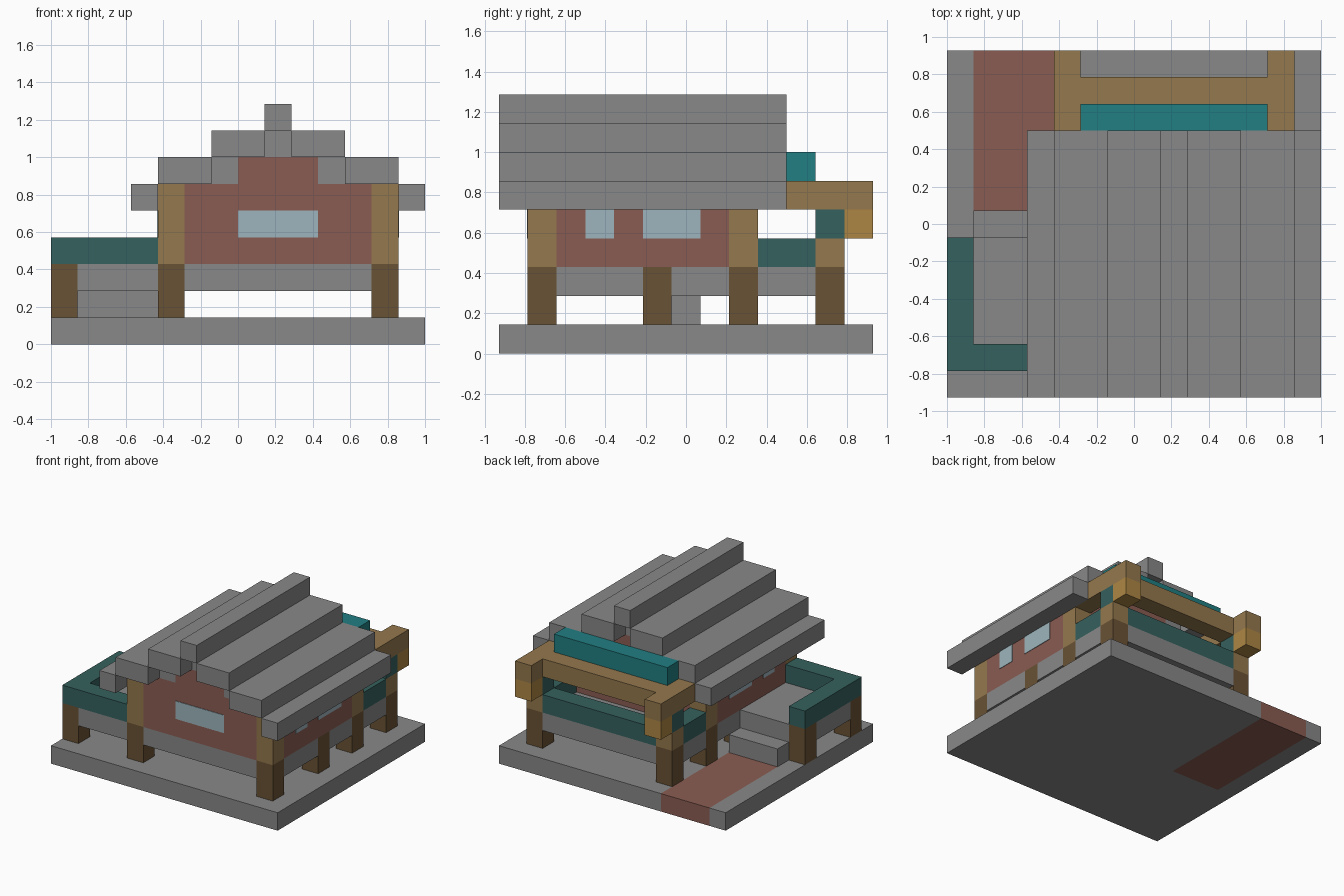
import bpy
import bmesh
from mathutils import Vector

if "Cube" in bpy.data.objects:
    bpy.data.objects.remove(bpy.data.objects["Cube"], do_unlink=True)

U = 1 / 7                       # one block
ORIGIN = Vector((-7, -6.5, 0))  # block grid corner


def linear(c):
    c /= 255
    return c / 12.92 if c <= 0.04045 else ((c + 0.055) / 1.055) ** 2.4


def material(name, r, g, b):
    col = (linear(r), linear(g), linear(b), 1)
    m = bpy.data.materials.new(name)
    m.use_nodes = True
    m.diffuse_color = col
    bsdf = m.node_tree.nodes["Principled BSDF"]
    bsdf.inputs["Base Color"].default_value = col
    bsdf.inputs["Roughness"].default_value = 0.9
    return m


STONE = material("grey stone", 136, 136, 136)
BRICK = material("red brick", 138, 92, 82)
WOOD = material("light wood", 148, 120, 77)
DARK = material("dark wood", 106, 82, 53)
TEAL = material("dark teal", 53, 97, 94)
AWNING = material("bright teal", 33, 126, 130)
GLASS = material("pale glass", 158, 181, 189)
LAMP = material("amber", 174, 134, 68)


def part(name, mat, *boxes):
    """One object made of boxes (x0, x1, y0, y1, z0, z1) in block units."""
    bm = bmesh.new()
    for x0, x1, y0, y1, z0, z1 in boxes:
        low, high = Vector((x0, y0, z0)), Vector((x1, y1, z1))
        verts = bmesh.ops.create_cube(bm, size=1)["verts"]
        for v in verts:
            p = (low + high) / 2 + v.co * (high - low)
            v.co = (p + ORIGIN) * U
    mesh = bpy.data.meshes.new(name)
    bm.to_mesh(mesh)
    bm.free()
    mesh.materials.append(mat)
    obj = bpy.data.objects.new(name, mesh)
    bpy.context.collection.objects.link(obj)
    return obj


SIDES = (4, 12)     # block columns of the two long walls
ENDS = (1, 8)       # block rows of the two gable walls

# Ground slab with a path let into it
part("ground", STONE, (0, 1, 0, 13, 0, 1), (1, 4, 0, 6, 0, 1), (4, 14, 0, 13, 0, 1))
part("path", BRICK, (1, 4, 6, 13, 0, 1))
part("step", STONE, (1, 4, 6, 7, 1, 2))

# Stilts and the raised floor between them
stilts = [(x, y) for x in SIDES for y in (1, 5, 8, 11)] + [(0, 1), (0, 5)]
part("stilts", DARK, *[(x, x + 1, y, y + 1, 1, 3) for x, y in stilts])
part("floor", STONE, (5, 12, 1, 12, 2, 3))
part("floor_edges", STONE, *[(x, x + 1, a, b, 2, 3)
                             for x in SIDES for a, b in ((2, 5), (6, 8), (9, 11))])
part("deck", STONE, (1, 4, 1, 6, 2, 3), (0, 1, 2, 5, 2, 3))
part("deck_railing", TEAL, (0, 1, 1, 6, 3, 4), (1, 4, 1, 2, 3, 4))

# House walls, corner posts and top beams
part("end_walls", BRICK, *[(5, 12, y, y + 1, 3, 6) for y in ENDS])
part("side_walls", BRICK, *[(x, x + 1, 2, 8, 3, 5) for x in SIDES])
part("corner_posts", WOOD, *[(x, x + 1, y, y + 1, 3, 5) for x in SIDES for y in ENDS])
part("top_beams", WOOD, *[(x, x + 1, 1, 13, 5, 6) for x in SIDES])
part("gables", BRICK, *[(7, 10, y, y + 1, 6, 7) for y in ENDS])
part("gable_trim", STONE, *[(x, x + 1, y, y + 1, z, z + 1)
                            for y in ENDS for x, z in ((6, 6), (10, 6), (8, 7))])

# Windows as thin plates
T = 0.03
part("front_window", GLASS, (7, 10, 1 - T, 1, 4, 5))
for name, x in (("right_windows", 4 - T), ("left_windows", 13)):
    part(name, GLASS, (x, x + T, 3, 4, 4, 5), (x, x + T, 5, 7, 4, 5))

# Stepped roof: mirrored slats and a ridge
for n, (a, b, z) in enumerate(((3, 4, 5), (4, 6, 6), (6, 8, 7))):
    part(f"roof_slats_{n + 1}", STONE, (a, b, 0, 10, z, z + 1),
         (17 - b, 17 - a, 0, 10, z, z + 1))
part("roof_ridge", STONE, (8, 9, 0, 10, 8, 9))

# Back porch
part("porch_railing", TEAL, (5, 12, 11, 12, 3, 4),
     *[(x, x + 1, 9, 11, 3, 4) for x in SIDES])
part("porch_post_bases", WOOD, *[(x, x + 1, 11, 12, 3, 4) for x in SIDES])
part("porch_post_tops", TEAL, *[(x, x + 1, 11, 12, 4, 5) for x in SIDES])
part("porch_beam", WOOD, (5, 12, 11, 12, 5, 6))
part("hanging_lanterns", LAMP, *[(x, x + 1, 12, 13, 4, 5) for x in SIDES])
part("porch_awning", AWNING, (5, 12, 10, 11, 6, 7))
